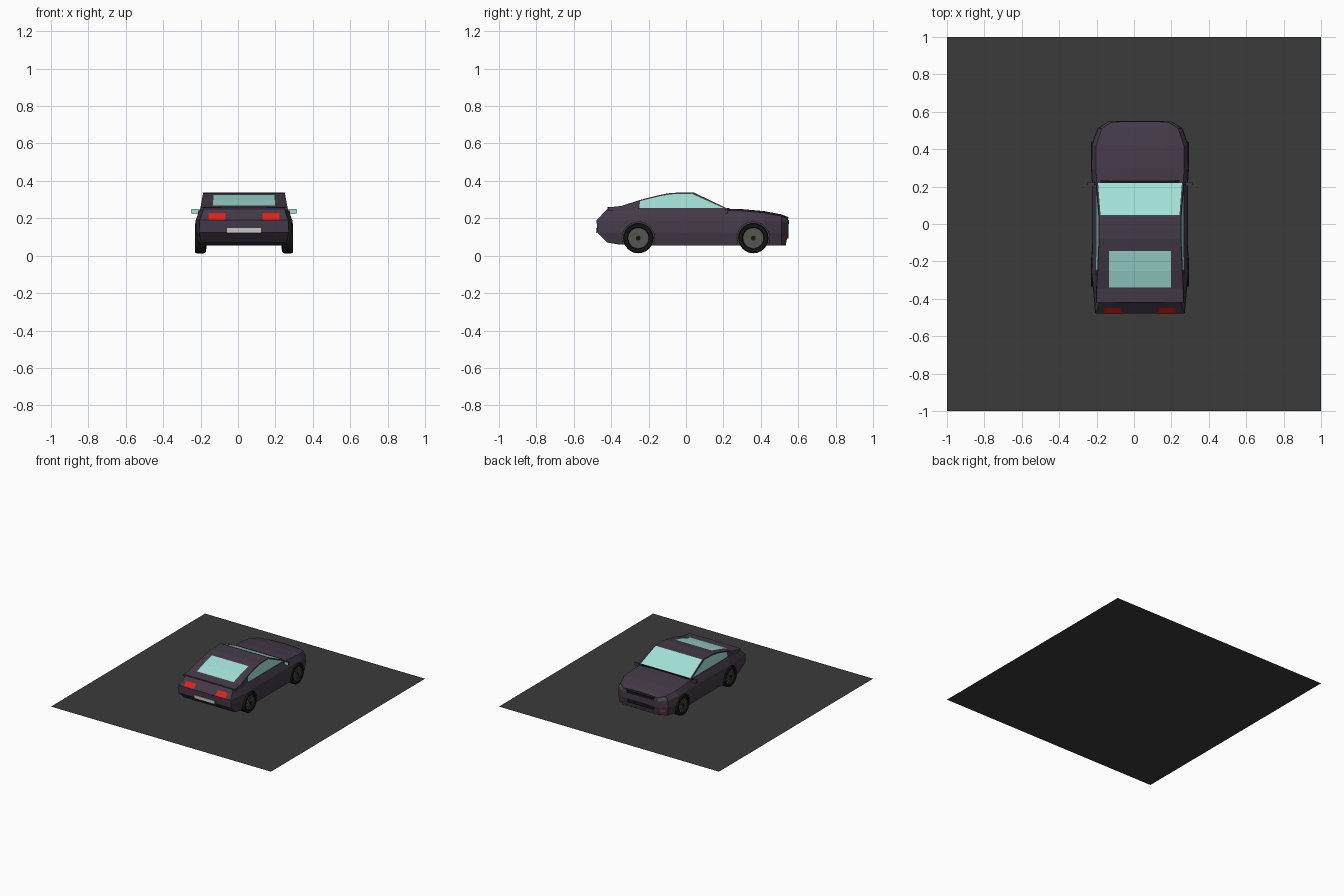
import bpy, bmesh
from math import pi, cos, sin
from mathutils import Vector, Matrix

if "Cube" in bpy.data.objects:
    bpy.data.objects.remove(bpy.data.objects["Cube"])

CX = 0.032  # car centre line


def material(name, r, g, b):
    m = bpy.data.materials.new(name)
    m.diffuse_color = (r, g, b, 1)
    m.use_nodes = True
    m.node_tree.nodes["Principled BSDF"].inputs["Base Color"].default_value = m.diffuse_color
    return m


PAINT = material("paint", 0.058, 0.042, 0.065)
GLASS = material("glass", 0.36, 0.75, 0.68)
RED = material("red_lens", 0.75, 0.015, 0.008)
BLACK = material("rubber", 0.008, 0.008, 0.008)
RIM = material("rim_metal", 0.09, 0.09, 0.085)
PALE = material("pale", 0.6, 0.58, 0.56)
ROAD = material("asphalt", 0.044, 0.044, 0.044)


def add(name, bm, mat, recalc=True):
    if recalc:
        bmesh.ops.recalc_face_normals(bm, faces=bm.faces[:])
    me = bpy.data.meshes.new(name)
    bm.to_mesh(me)
    bm.free()
    me.materials.append(mat)
    ob = bpy.data.objects.new(name, me)
    bpy.context.collection.objects.link(ob)
    return ob


def poly(name, verts, faces, mat, recalc=True):
    bm = bmesh.new()
    vs = [bm.verts.new((x + CX, y, z)) for x, y, z in verts]
    for f in faces:
        bm.faces.new([vs[i] for i in f])
    return add(name, bm, mat, recalc)


def box(name, c, size, mat):
    bm = bmesh.new()
    m = Matrix.Translation((c[0] + CX, c[1], c[2])) @ Matrix.Diagonal((*size, 1))
    bmesh.ops.create_cube(bm, size=1, matrix=m)
    return add(name, bm, mat)


def panel(name, pts, mat, toward, lift=0.002):
    """Flat panel lifted off the body, facing the given direction."""
    pts = [Vector(p) for p in pts]
    n = (pts[1] - pts[0]).cross(pts[2] - pts[1]).normalized()
    if n.dot(Vector(toward)) < 0:
        pts.reverse()
        n = -n
    return poly(name, [p + n * lift for p in pts], [range(len(pts))], mat, False)


def disc(bm, x, y, z, r, depth, seg=24):
    m = Matrix.Translation((x, y, z)) @ Matrix.Rotation(pi / 2, 4, 'Y')
    bmesh.ops.create_cone(bm, cap_ends=True, segments=seg, radius1=r, radius2=r,
                          depth=depth, matrix=m)


# Road
poly("road", [(sx - CX, sy, 0) for sx, sy in ((-1, -1), (1, -1), (1, 1), (-1, 1))],
     [(0, 1, 2, 3)], ROAD, False)

# Lower body: sections lofted from tail to nose (y, half width, bottom, top)
STATIONS = [(-0.42, 0.24, 0.07, 0.26), (-0.36, 0.25, 0.06, 0.262), (-0.255, 0.262, 0.055, 0.26),
            (-0.1, 0.256, 0.055, 0.255), (0.2, 0.256, 0.055, 0.25), (0.3, 0.262, 0.055, 0.249),
            (0.42, 0.26, 0.055, 0.238), (0.51, 0.228, 0.055, 0.221), (0.548, 0.17, 0.057, 0.206)]
TAIL_SHIFT = (0, -0.055, -0.058, 0, 0)
NOSE_SHIFT = (-0.015, 0, 0, -0.004, 0)


def section(i):
    y, w, zb, zt = STATIONS[i]
    sh = TAIL_SHIFT if i == 0 else NOSE_SHIFT if i == len(STATIONS) - 1 else (0,) * 5
    half = [(0.95 * w, zb), (w, 0.125), (0.985 * w, min(0.19, zt - 0.04)),
            (0.9 * w, zt - 0.009), (0.5 * w, zt - 0.001)]
    right = [(x, y + s, z) for (x, z), s in zip(half, sh)]
    return right + [(0, y, zt)] + [(-x, yy, z) for x, yy, z in reversed(right)]


rings = [section(i) for i in range(len(STATIONS))]
faces = []
for i in range(len(rings) - 1):
    for j in range(11):
        k = (j + 1) % 11
        faces.append((i * 11 + j, i * 11 + k, i * 11 + 11 + k, i * 11 + 11 + j))
for b in (0, (len(rings) - 1) * 11):
    faces += [(b + i, b + i + 1, b + 9 - i, b + 10 - i) for i in range(4)] + [(b + 4, b + 5, b + 6)]
body = poly("lower_body", [p for r in rings for p in r], faces, PAINT)

# Wheel arches cut from the body
WHEEL_Y, WHEEL_Z, WHEEL_R = (-0.255, 0.36), 0.094, 0.081
bm = bmesh.new()
for s in (-1, 1):
    for y in WHEEL_Y:
        disc(bm, CX + s * 0.26, y, WHEEL_Z, 0.087, 0.13)
cutter = add("arch_cutter", bm, BLACK)
cutter.hide_render = True
mod = body.modifiers.new("arches", 'BOOLEAN')
mod.operation = 'DIFFERENCE'
mod.solver = 'EXACT'
mod.object = cutter
bpy.context.view_layer.objects.active = body
bpy.ops.object.modifier_apply(modifier=mod.name)
bpy.data.objects.remove(cutter)

# Cabin: fastback profile with sides leaning inward
ROOF = [(-0.42, 0.258), (-0.345, 0.266), (-0.25, 0.297), (-0.145, 0.324),
        (-0.08, 0.336), (0.04, 0.339), (0.225, 0.25)]


def lean(z):
    return 0.234 - (z - 0.25) * 0.18


prof = [(-0.415, 0.24)] + ROOF + [(0.225, 0.24)]
n = len(prof)
verts = [(s * lean(z), y, z) for s in (-1, 1) for y, z in prof]
poly("cabin", verts, [range(n), range(n, 2 * n)] +
     [(i, (i + 1) % n, n + (i + 1) % n, n + i) for i in range(n)], PAINT)

# Glass
panel("windshield", [(-0.224, 0.218, 0.2534), (0.224, 0.218, 0.2534),
                     (0.211, 0.046, 0.3361), (-0.211, 0.046, 0.3361)], GLASS, (0, 0, 1))
for k, (a, b) in enumerate((((-0.34, 0.2676), (-0.25, 0.297)), ((-0.25, 0.297), (-0.145, 0.324)))):
    panel("rear_window", [(-0.166, *a), (0.166, *a), (0.166, *b), (-0.166, *b)], GLASS, (0, 0, 1))
SIDE = [(-0.25, 0.255), (-0.245, 0.292), (-0.145, 0.317), (-0.08, 0.328), (0.03, 0.331), (0.2, 0.255)]
for s in (-1, 1):
    panel("side_window", [(s * lean(z), y, z) for y, z in SIDE], GLASS, (s, 0, 0))
box("cowl_trim", (0, 0.226, 0.25), (0.42, 0.012, 0.008), BLACK)

for s in (-1, 1):
    # Tail lights
    panel("tail_light", [(s * 0.099, -0.478, 0.19), (s * 0.19, -0.478, 0.19),
                         (s * 0.19, -0.447, 0.225), (s * 0.099, -0.447, 0.225)], RED, (0, -1, 0), 0.003)
    # Headlights and front markers follow the nose corners
    a, b = [[Vector((s * p[0], p[1], p[2])) for p in r] for r in rings[-2:]]

    def on_nose(lv, u, v):
        return a[lv].lerp(b[lv], u).lerp(a[lv + 1].lerp(b[lv + 1], u), v)
    panel("headlight", [on_nose(2, 0.15, 0.25), on_nose(2, 0.95, 0.25),
                        on_nose(2, 0.95, 0.8), on_nose(2, 0.15, 0.8)], RIM, (s, 1, 0))
    panel("front_marker", [on_nose(0, 0.3, 0.45), on_nose(0, 0.9, 0.45),
                           on_nose(0, 0.9, 0.7), on_nose(0, 0.3, 0.7)], RED, (s, 1, 0))
    # Door mirrors
    box("mirror_housing", (s * 0.262, 0.216, 0.238), (0.036, 0.016, 0.026), PAINT)
    box("mirror_glass", (s * 0.262, 0.207, 0.238), (0.031, 0.003, 0.021), GLASS)
    box("mirror_stalk", (s * 0.238, 0.216, 0.235), (0.03, 0.01, 0.009), PAINT)

# Nose and tail details
box("number_plate", (0, -0.478, 0.134), (0.18, 0.006, 0.027), PALE)
box("grille", (0, 0.547, 0.18), (0.25, 0.006, 0.022), BLACK)
box("lower_intake", (0, 0.545, 0.105), (0.24, 0.008, 0.025), BLACK)
box("splitter", (0, 0.524, 0.058), (0.34, 0.022, 0.008), PAINT)

# Wheels: tyre with an open rim, recessed plate, spokes and hub
TYRE = [(0.2, 0.05), (0.205, 0.076), (0.215, WHEEL_R), (0.255, WHEEL_R), (0.263, 0.076),
        (0.262, 0.06), (0.25, 0.055)]
SEG = 24
for s in (-1, 1):
    for y in WHEEL_Y:
        verts = [(s * x, y + r * cos(2 * pi * i / SEG), WHEEL_Z + r * sin(2 * pi * i / SEG))
                 for x, r in TYRE for i in range(SEG)]
        faces = [(j * SEG + i, j * SEG + (i + 1) % SEG, (j + 1) * SEG + (i + 1) % SEG, (j + 1) * SEG + i)
                 for j in range(len(TYRE) - 1) for i in range(SEG)]
        faces += [range(SEG), range((len(TYRE) - 1) * SEG, len(TYRE) * SEG)]
        poly("tyre", verts, faces, BLACK)
        bm = bmesh.new()
        disc(bm, CX + s * 0.249, y, WHEEL_Z, 0.055, 0.008)
        for i in range(10):
            m = (Matrix.Translation((CX + s * 0.255, y, WHEEL_Z)) @ Matrix.Rotation(i * pi / 5, 4, 'X')
                 @ Matrix.Translation((0, 0, 0.032)) @ Matrix.Diagonal((0.008, 0.009, 0.046, 1)))
            bmesh.ops.create_cube(bm, size=1, matrix=m)
        add("rim", bm, RIM)
        bm = bmesh.new()
        disc(bm, CX + s * 0.256, y, WHEEL_Z, 0.013, 0.012, 12)
        add("hub", bm, BLACK)
